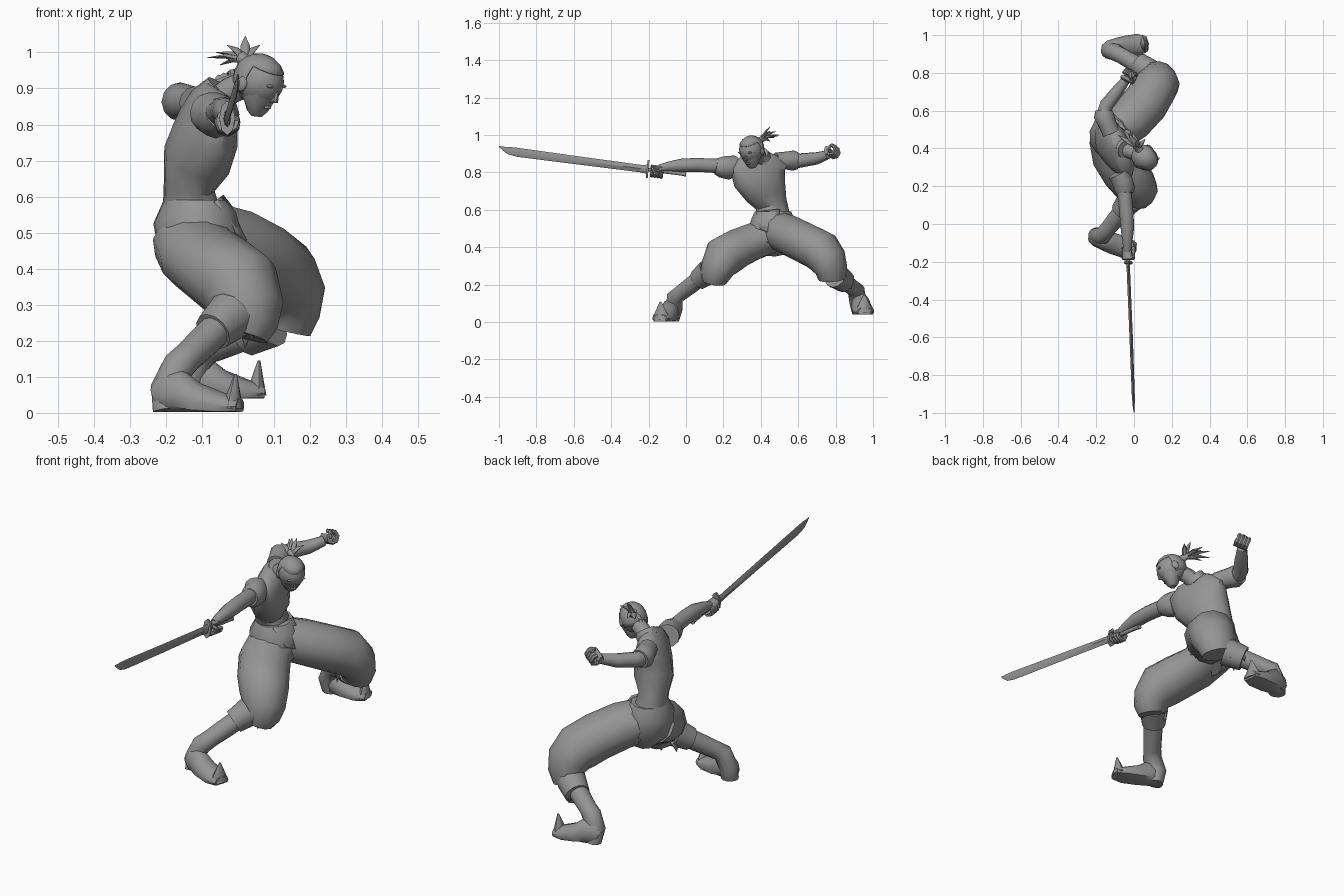
import bpy, bmesh, math, random
from mathutils import Vector as V

if "Cube" in bpy.data.objects:
    bpy.data.objects.remove(bpy.data.objects["Cube"])
random.seed(4)

clay = bpy.data.materials.new("plain_grey")
clay.use_nodes = True
GREY = (0.3, 0.3, 0.3, 1)
clay.diffuse_color = GREY
clay.node_tree.nodes["Principled BSDF"].inputs["Base Color"].default_value = GREY
UP, FRONT = V((0, 0, 1)), V((0.95, 0.3, 0))


def finish(name, bm, angle=45):
    bmesh.ops.recalc_face_normals(bm, faces=bm.faces)
    mesh = bpy.data.meshes.new(name)
    bm.to_mesh(mesh)
    bm.free()
    mesh.materials.append(clay)
    ob = bpy.data.objects.new(name, mesh)
    bpy.context.collection.objects.link(ob)
    bpy.ops.object.select_all(action='DESELECT')
    ob.select_set(True)
    bpy.context.view_layer.objects.active = ob
    bpy.ops.object.shade_smooth_by_angle(angle=math.radians(angle))
    return ob


def loft(name, rings, ref=UP, sides=12, floor=None):
    """Skin elliptical rings (x, y, z, side radius, other radius) along a path."""
    bm = bmesh.new()
    pts = [V(r[:3]) for r in rings]
    loops = []
    for i, r in enumerate(rings):
        t = (pts[min(i + 1, len(pts) - 1)] - pts[max(i - 1, 0)]).normalized()
        u = t.cross(ref).normalized()
        v = u.cross(t)
        loop = []
        for k in range(sides):
            a = math.tau * k / sides
            p = pts[i] + u * math.cos(a) * r[3] + v * math.sin(a) * r[-1]
            if floor is not None:
                p.z = max(p.z, floor)
            loop.append(bm.verts.new(p))
        loops.append(loop)
    for a, b in zip(loops, loops[1:]):
        for k in range(sides):
            n = (k + 1) % sides
            bm.faces.new((a[k], a[n], b[n], b[k]))
    bm.faces.new(loops[0])
    bm.faces.new(loops[-1])
    return finish(name, bm)


def plate(name, points, thick=0.008):
    bm = bmesh.new()
    bm.faces.new([bm.verts.new(p) for p in points])
    ob = finish(name, bm)
    ob.modifiers.new("thickness", 'SOLIDIFY').thickness = thick
    return ob


def ball(name, centre, forward, size, keep=None):
    """Ellipsoid whose first axis points forward; keep filters its faces."""
    bm = bmesh.new()
    bmesh.ops.create_uvsphere(bm, u_segments=16, v_segments=10, radius=1)
    if keep:
        bmesh.ops.delete(bm, geom=[f for f in bm.faces if not keep(f.calc_center_median())],
                         context='FACES')
    f = V(forward).normalized()
    s = UP.cross(f).normalized()
    n = f.cross(s)
    for vert in bm.verts:
        c = vert.co
        vert.co = V(centre) + f * c.x * size[0] + s * c.y * size[1] + n * c.z * size[2]
    return finish(name, bm)


def fist(name, centre, grip, wrist):
    """Palm on the wrist side and four fingers curled round the grip axis."""
    c, g = V(centre), V(grip).normalized()
    w = V(wrist) - c
    w = (w - g * w.dot(g)).normalized()
    s = g.cross(w)
    palm = c + w * 0.022
    loft(name + "_palm", [(*(palm + g * k), 0.024, 0.013) for k in (-0.035, 0, 0.035)], w, 8)
    for i in range(4):
        base = c + g * (i - 1.5) * 0.017
        path = [base + w * math.cos(a) * 0.025 + s * math.sin(a) * 0.027
                for a in (0.4, 1.2, 2.1, 3, 3.9, 4.6)]
        loft(f"{name}_finger_{i + 1}", [(*p, 0.01) for p in path], g, 6)
    thumb = [palm + g * 0.03, c - s * 0.028 + g * 0.02, c - s * 0.02 - w * 0.02]
    loft(name + "_thumb", [(*p, 0.01) for p in thumb], g, 6)


def boot(name, knee, ankle, heel, toe, floor):
    """Tapered shin down into the heel, flat soled foot and an upturned toe point."""
    k, a, h, t = (V(p) for p in (knee, ankle, heel, toe))
    h.z = t.z = floor
    d = (t - h).normalized()
    loft(name + "_shin", [(*k, .046), (*k.lerp(a, .45), .046), (*k.lerp(a, .8), .043), (*a, .046),
                          (*a.lerp(h, .5), .044), (*(h + d * .042), .042)], UP.cross(d), floor=floor)
    foot = []
    for f, z, wide, high in ((.04, .035, .03, .035), (.12, .045, .042, .06), (.3, .05, .05, .068),
                             (.5, .03, .056, .05), (.8, .018, .058, .035), (1, .014, .04, .024)):
        foot.append((*(h.lerp(t, f) + UP * z), wide, high))
    loft(name + "_foot", foot, floor=floor)
    tip = [h.lerp(t, f) + UP * z for f, z in ((.92, .01), (.93, .05), (.95, .105))]
    loft(name + "_toe_point", [(*p, w, n) for p, w, n in zip(tip, (.05, .032, .005), (.028, .018, .004))],
         d, 8)


# Torso, neck and collar
loft("shirt", [(-.13, .465, .57, .095, .078), (-.135, .455, .63, .09, .07), (-.115, .425, .7, .12, .092),
               (-.09, .395, .77, .15, .083), (-.08, .39, .83, .165, .068),
               (-.072, .395, .88, .115, .05), (-.06, .395, .9, .05, .04)], FRONT)
loft("neck", [(-.07, .4, .85, .045), (-.02, .385, .895, .038), (.04, .36, .92, .038)])
loft("collar", [(-.065, .4, .875, .056), (-.045, .393, .9, .049)])

# Pants: pelvis and two full legs bending at the knee
loft("pelvis", [(-.12, .465, .59, .103, .086), (-.12, .465, .54, .122, .118), (-.105, .46, .47, .13, .12),
                (-.06, .46, .39, .09, .08)], FRONT)
loft("left_pant_leg", [(-.12, .46, .5, .1, .1), (-.02, .55, .465, .108, .12), (.06, .64, .42, .11, .123),
                       (.11, .72, .38, .113, .118), (.135, .757, .33, .1, .112),
                       (.135, .778, .275, .083, .095), (.125, .78, .23, .07, .08)], V((.83, -.55, 0)))
loft("right_pant_leg", [(-.12, .46, .47, .1, .12), (-.1, .36, .43, .1, .124), (-.045, .27, .39, .107, .122),
                        (.005, .205, .35, .115, .115), (.03, .17, .29, .09, .1),
                        (.025, .155, .25, .08, .088), (.015, .15, .215, .065, .07)], V((.89, .46, 0)))
plate("shirt_tail", [(-.06, .375, .59), (-.04, .5, .605), (.01, .49, .54), (.025, .44, .48), (.0, .395, .5)])

# Boots, cuffs and ragged hems
boot("right_boot", (-.03, .11, .26), (-.165, -.06, .13), (-.235, -.065, 0), (.005, -.14, 0), .003)
boot("left_boot", (.09, .8, .25), (-.1, .91, .17), (-.165, .925, 0), (.07, .955, 0), .04)
loft("right_cuff", [(-.02, .125, .27, .07), (-.07, .065, .225, .056)])
loft("left_cuff", [(.09, .8, .25, .07), (.02, .85, .215, .06)])
for side, (x, y, z) in (("right", (-.0, .15, .22)), ("left", (.05, .825, .22))):
    for i in range(5):
        a = math.tau * i / 5 + 0.4
        out, along = V((math.cos(a), math.sin(a), 0)), V((-math.sin(a), math.cos(a), 0))
        root = V((x, y, z)) + out * 0.05
        plate(f"{side}_ragged_hem_{i + 1}", [root - along * 0.03 + UP * 0.03, root + along * 0.03 + UP * 0.03,
                                             root + out * 0.012 - UP * random.uniform(0.015, 0.045)], 0.004)

# Arms and puffed sleeves
loft("right_arm", [(-.08, .25, .825, .05), (-.05, .16, .835, .038), (-.04, .06, .84, .037),
                   (-.035, -.02, .838, .036), (-.035, -.1, .83, .026), (-.035, -.145, .822, .019)])
loft("right_sleeve", [(-.085, .27, .835, .055), (-.06, .225, .825, .055, .064), (-.05, .185, .828, .055),
                      (-.047, .16, .833, .043)])
loft("left_arm", [(-.13, .5, .86, .045), (-.16, .585, .86, .04), (-.145, .63, .866, .037),
                  (-.09, .7, .875, .033), (-.045, .76, .895, .024)])
loft("left_sleeve", [(-.12, .48, .86, .046), (-.143, .535, .863, .048), (-.16, .575, .863, .054),
                     (-.16, .6, .862, .045)])
fist("right_hand", (-.03, -.155, .803), (.02, -1, .13), (-.04, -.14, .84))
fist("left_hand", (-.025, .785, .912), (.8, -.4, .3), (-.06, .74, .9))

# Sword: handle, guard and a blade with a curved tip
loft("sword_handle", [(-.035, .0, .79, .013), (-.034, -.02, .792, .01), (-.03, -.2, .815, .01)], sides=8)
loft("sword_guard", [(-.03, -.2, .817, .022, .048), (-.03, -.21, .818, .022, .048)], sides=8)
loft("blade_collar", [(-.03, -.21, .817, .01, .024), (-.03, -.245, .82, .008, .02)], sides=8)
loft("sword_blade", [(-.03, -.24, .82, .009, .02), (-.015, -.6, .867, .009, .022),
                     (-.004, -.9, .907, .008, .024), (-.002, -.95, .917, .006, .02),
                     (-.001, -.98, .929, .004, .009), (.0, -1, .94, .001)], sides=4)

# Head: skull, jaw, nose, brow and ears
LOOK = V((.74, -.52, -.42)).normalized()
SIDE = UP.cross(LOOK).normalized()
CROWN = LOOK.cross(SIDE)
HEAD = V((.058, .35, .923))
ball("skull", HEAD, LOOK, (.074, .064, .07))
jaw = [HEAD + LOOK * f + CROWN * u for f, u in ((.015, 0), (.02, -.045), (.03, -.08), (.034, -.094))]
loft("jaw", [(*p, a, b) for p, a, b in zip(jaw, (.06, .05, .031, .018), (.055, .044, .028, .014))], LOOK)
nose = [HEAD + LOOK * f + CROWN * u for f, u in ((.066, .012), (.071, -.012), (.075, -.028), (.06, -.036))]
loft("nose", [(*p, r) for p, r in zip(nose, (.005, .007, .009, .006))], LOOK, 6)
ball("mouth", HEAD + LOOK * .058 - CROWN * .056, LOOK, (.008, .015, .005))
for name, s in (("left", 1), ("right", -1)):
    ball(name + "_ear", HEAD + SIDE * s * .062 - CROWN * .015 - LOOK * .008, LOOK, (.016, .008, .022))
    ball(name + "_brow", HEAD + SIDE * s * .026 + CROWN * .01 + LOOK * .062, LOOK, (.006, .02, .005))

# Hair: cap open at the face and a spiky ponytail
cap = ball("hair_cap", HEAD, LOOK, (.077, .067, .074), lambda c: c.z > 0.45 or (c.x < 0.15 and c.z > -0.6))
cap.modifiers.new("thickness", 'SOLIDIFY').thickness = 0.003
tie = V((.02, .405, .978))
loft("hair_tie", [(.03, .39, .965, .024), (*tie, .016), (.01, .415, .985, .02)], sides=10)
tips = ((-.085, .47, .985), (-.06, .5, 1.0), (-.03, .48, 1.02), (.02, .45, 1.045), (.06, .45, 1.02),
        (-.05, .45, .965), (-.01, .49, .99))
for i, tip in enumerate(tips):
    mid = tie.lerp(V(tip), 0.5) + UP * 0.008
    loft(f"ponytail_spike_{i + 1}", [(*tie, .011), (*mid, .013, .007), (*tip, .001)], sides=6)
